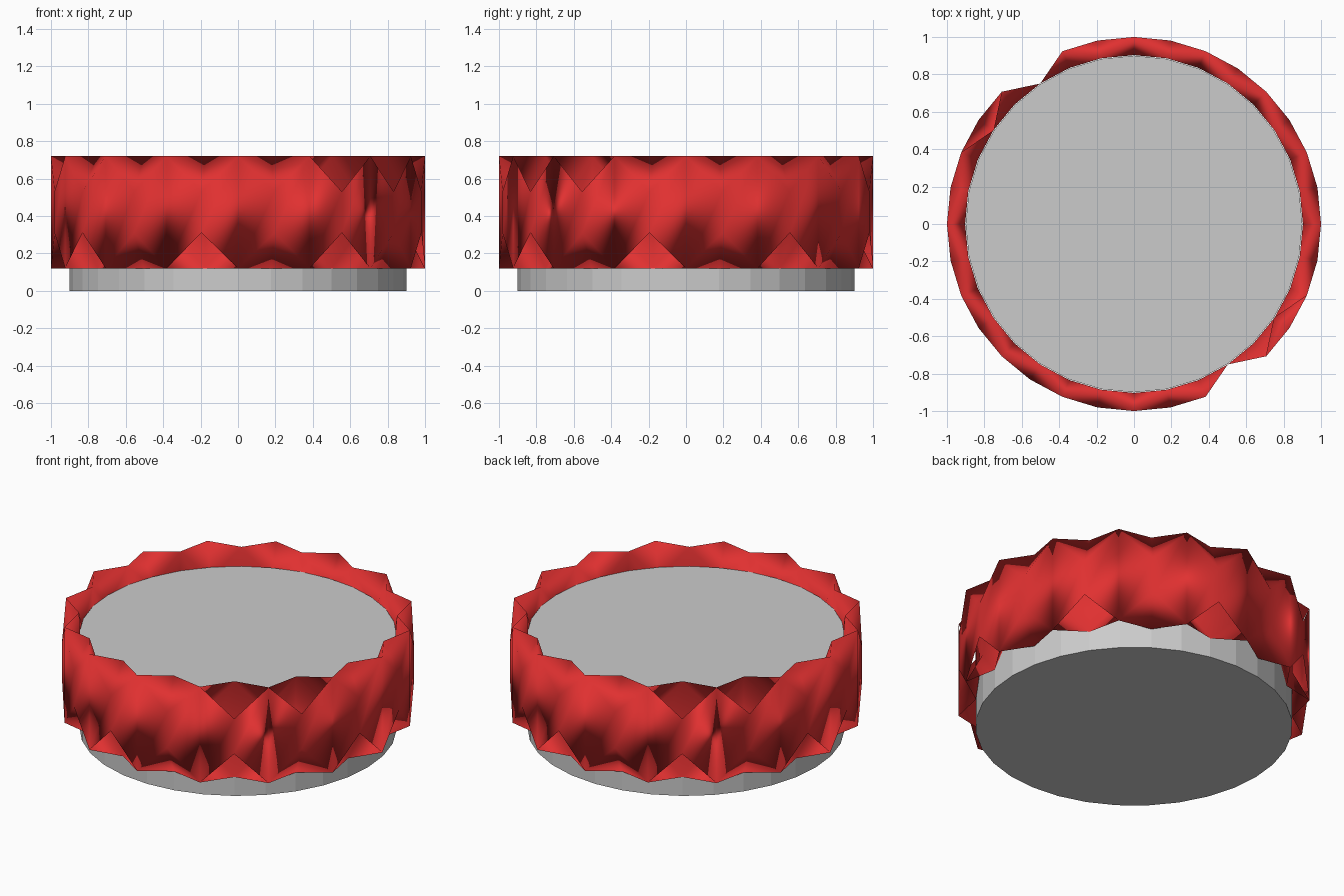
import bpy, bmesh, math

if "Cube" in bpy.data.objects:
    bpy.data.objects.remove(bpy.data.objects["Cube"])

N = 32
R_OUT, R_IN = 1.0, 0.903
Z_BOT, Z_LOW, Z_HIGH, Z_TOP = 0.12, 0.31, 0.53, 0.72

# Grey drum body
bpy.ops.mesh.primitive_cylinder_add(vertices=N, radius=0.9, depth=0.6, location=(0, 0, 0.3))
bpy.context.object.name = "drum_body"

# Red crumpled band: outer wall is tall on even columns, inner wall on odd ones
bm = bmesh.new()


def vert(i, r, z):
    a = 2 * math.pi * i / N
    return bm.verts.new((r * math.cos(a), r * math.sin(a), z))


cols = []
for i in range(N):
    tall, short = (Z_BOT, Z_TOP), (Z_LOW, Z_HIGH)
    outer, inner = (tall, short) if i % 2 == 0 else (short, tall)
    cols.append({"out": [vert(i, R_OUT, z) for z in outer],
                 "in": [vert(i, R_IN, z) for z in inner]})

# Open tears, by odd column index: lower edge every eighth turn, upper edge in pairs
low_tears = {i for i in range(N) if i % 4 == 3}
high_tears = {27, 29, 11, 13}

for i in range(N):
    j = (i + 1) % N
    a, b = cols[i], cols[j]
    for wall in ("out", "in"):
        bm.faces.new((a[wall][0], b[wall][0], b[wall][1], a[wall][1]))
    # Webs folding between the outer and inner points
    even, odd = (i, j) if i % 2 == 0 else (j, i)
    e, o = cols[even], cols[odd]
    for k, tears in ((0, low_tears), (1, high_tears)):
        if odd not in tears:
            bm.faces.new((e["out"][k], o["out"][k], o["in"][k]))
        bm.faces.new((e["out"][k], o["in"][k], e["in"][k]))

bmesh.ops.recalc_face_normals(bm, faces=bm.faces)
for f in bm.faces:
    f.smooth = True
mesh = bpy.data.meshes.new("crumpled_band")
bm.to_mesh(mesh)
bm.free()
band = bpy.data.objects.new("crumpled_band", mesh)
bpy.context.collection.objects.link(band)

red = bpy.data.materials.new("red")
red.diffuse_color = (0.75, 0.03, 0.03, 1)
red.use_nodes = True
red.node_tree.nodes["Principled BSDF"].inputs["Base Color"].default_value = red.diffuse_color
mesh.materials.append(red)
